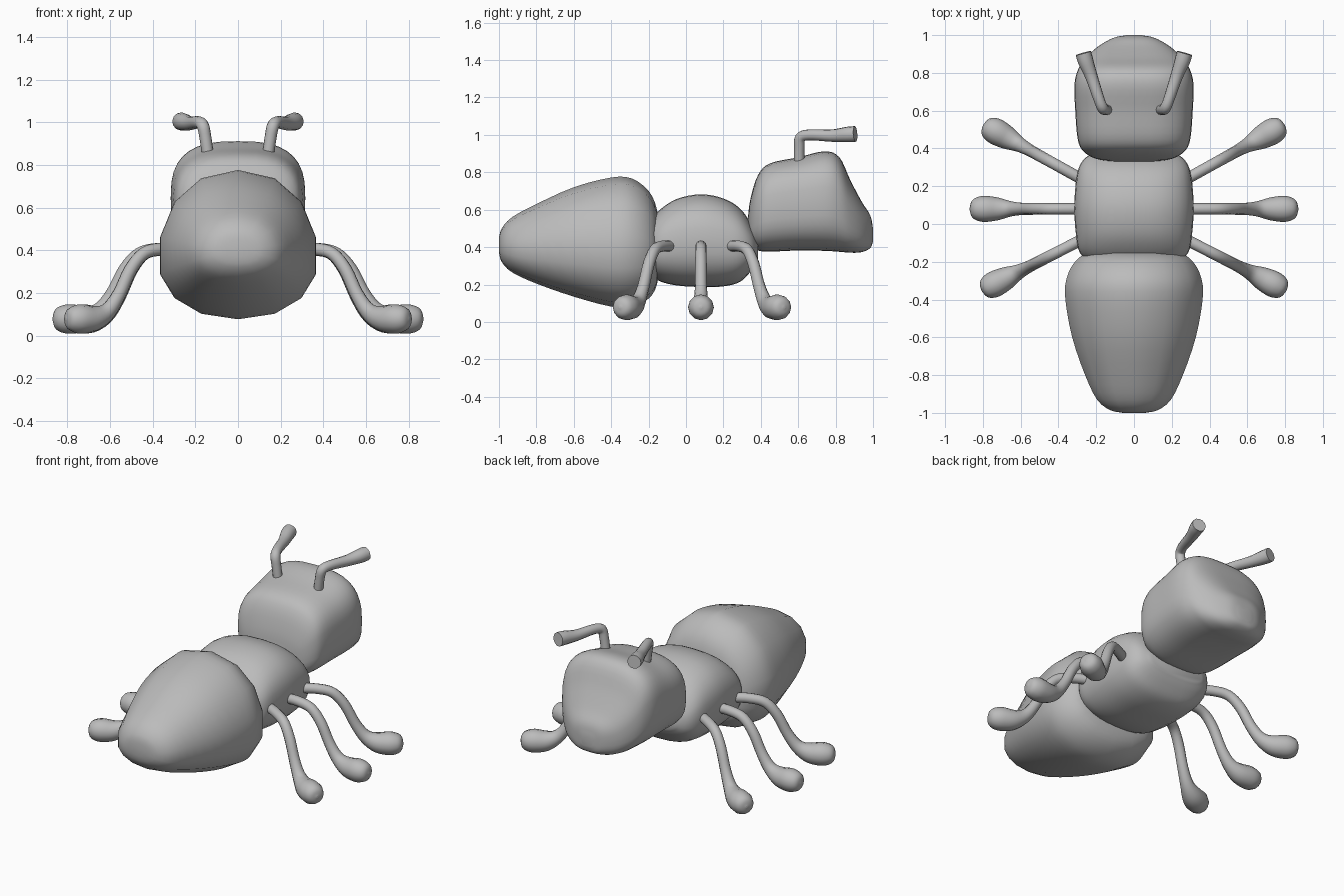
import bpy, bmesh, math
from mathutils import Vector

cube = bpy.data.objects.get("Cube")
if cube:
    bpy.data.objects.remove(cube, do_unlink=True)

grey = bpy.data.materials.new("plain grey")
grey.use_nodes = True
colour = (0.5, 0.5, 0.5, 1)
grey.diffuse_color = colour
grey.node_tree.nodes["Principled BSDF"].inputs["Base Color"].default_value = colour


def smooth_path(points, steps):
    """Catmull-Rom curve through tuples of any length."""
    pts = [Vector(p) for p in points]
    pts = [2 * pts[0] - pts[1]] + pts + [2 * pts[-1] - pts[-2]]
    out = []
    for a, b, c, d in zip(pts, pts[1:], pts[2:], pts[3:]):
        for i in range(steps):
            t = i / steps
            out.append(b + (c - a) * t / 2 + (a * 2 - b * 5 + c * 4 - d) * t * t / 2
                       + (b * 3 - a - c * 3 + d) * t ** 3 / 2)
    return out + [pts[-2]]


def signed_power(v, e):
    return math.copysign(abs(v) ** e, v)


def finish(obj):
    bpy.ops.object.select_all(action="DESELECT")
    obj.select_set(True)
    bpy.context.view_layer.objects.active = obj
    if obj.type == "CURVE":
        bpy.ops.object.convert(target="MESH")
    bpy.ops.object.shade_smooth_by_angle(angle=math.radians(50))


def body(name, stations, sides, boxy, belly=0.5, steps=4):
    """Loft along y; stations are (y, half width, bottom, top)."""
    bm = bmesh.new()
    rings = []
    for y, w, low, high in smooth_path(stations, steps):
        mid = low + (high - low) * belly
        ring = []
        for k in range(sides):
            a = math.tau * k / sides
            s, c = signed_power(math.sin(a), 2 / boxy), signed_power(math.cos(a), 2 / boxy)
            ring.append(bm.verts.new((w * s, y, mid + c * (high - mid if c > 0 else mid - low))))
        rings.append(ring)
    for r, q in zip(rings, rings[1:]):
        for k in range(sides):
            j = (k + 1) % sides
            bm.faces.new((r[k], r[j], q[j], q[k]))
    bm.faces.new(rings[0])
    bm.faces.new(rings[-1])
    bmesh.ops.recalc_face_normals(bm, faces=bm.faces[:])
    mesh = bpy.data.meshes.new(name)
    bm.to_mesh(mesh)
    bm.free()
    mesh.materials.append(grey)
    obj = bpy.data.objects.new(name, mesh)
    bpy.context.collection.objects.link(obj)
    finish(obj)


def tube(name, points):
    """Round tube through (x, y, z, radius) points."""
    curve = bpy.data.curves.new(name, "CURVE")
    curve.dimensions = "3D"
    curve.bevel_depth = 1
    curve.bevel_resolution = 4
    curve.use_fill_caps = True
    path = smooth_path(points, 4)
    spline = curve.splines.new("POLY")
    spline.points.add(len(path) - 1)
    for p, (x, y, z, r) in zip(spline.points, path):
        p.co = (x, y, z, 1)
        p.radius = max(r, 0.002)
    curve.materials.append(grey)
    obj = bpy.data.objects.new(name, curve)
    bpy.context.collection.objects.link(obj)
    finish(obj)


# Body segments
body("abdomen", [
    (-1.0, 0.06, 0.37, 0.45), (-0.985, 0.13, 0.32, 0.5), (-0.93, 0.2, 0.265, 0.56),
    (-0.8, 0.265, 0.205, 0.63), (-0.6, 0.335, 0.135, 0.72), (-0.4, 0.372, 0.082, 0.772),
    (-0.29, 0.366, 0.082, 0.767), (-0.2, 0.32, 0.125, 0.7), (-0.155, 0.25, 0.2, 0.6),
    (-0.14, 0.1, 0.34, 0.45)], 14, 2.15, belly=0.4, steps=3)
body("thorax", [
    (-0.22, 0.22, 0.28, 0.5), (-0.15, 0.288, 0.222, 0.59), (-0.05, 0.308, 0.195, 0.657),
    (0.08, 0.316, 0.187, 0.682), (0.2, 0.31, 0.19, 0.66), (0.29, 0.295, 0.215, 0.605),
    (0.35, 0.258, 0.275, 0.52), (0.385, 0.19, 0.33, 0.44)], 32, 2.5)
body("head", [
    (0.33, 0.1, 0.46, 0.55), (0.345, 0.2, 0.41, 0.66), (0.385, 0.268, 0.382, 0.785),
    (0.45, 0.298, 0.376, 0.848), (0.6, 0.311, 0.382, 0.88), (0.74, 0.315, 0.38, 0.912),
    (0.82, 0.295, 0.375, 0.88), (0.88, 0.255, 0.37, 0.755), (0.94, 0.19, 0.373, 0.642),
    (0.985, 0.11, 0.395, 0.57), (1.0, 0.04, 0.43, 0.5)], 36, 2.8)

# Legs as (reach, height, radius), then antennae
leg = [(-0.02, 0.405, 0.03), (0.08, 0.405, 0.03), (0.17, 0.385, 0.03),
       (0.24, 0.31, 0.031), (0.3, 0.195, 0.032), (0.36, 0.115, 0.04), (0.43, 0.081, 0.06),
       (0.5, 0.078, 0.069), (0.545, 0.078, 0.06), (0.57, 0.078, 0.04), (0.58, 0.078, 0.006)]
legs = {"front": (0.245, 29), "middle": (0.08, 0), "rear": (-0.09, -27)}
antenna = [(0.14, 0.605, 0.84, 0.028), (0.153, 0.605, 0.93, 0.028),
           (0.165, 0.612, 0.985, 0.029), (0.185, 0.66, 1.0, 0.029),
           (0.225, 0.78, 0.996, 0.033), (0.255, 0.86, 1.002, 0.041), (0.268, 0.905, 1.005, 0.042)]
for side, sign in (("left", 1), ("right", -1)):
    for place, (y0, degrees) in legs.items():
        a = math.radians(degrees)
        tube(f"{side}_{place}_leg", [
            (sign * (0.29 + d * math.cos(a)), y0 + d * math.sin(a), z, r) for d, z, r in leg])
    tube(f"{side}_antenna", [(sign * x, y, z, r) for x, y, z, r in antenna])
